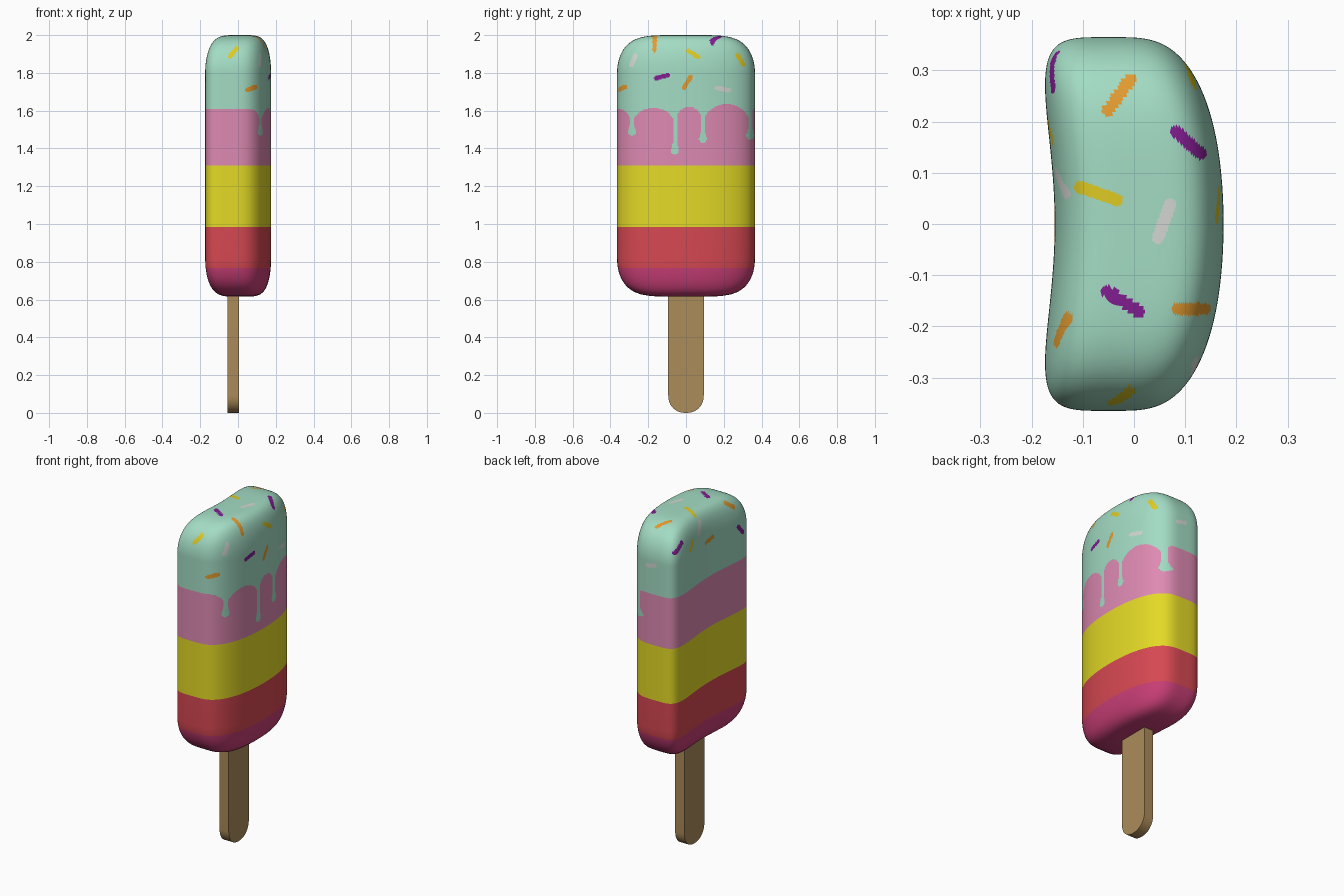
import bpy, bmesh, math

if "Cube" in bpy.data.objects:
    bpy.data.objects.remove(bpy.data.objects["Cube"])


def lin(c):
    c /= 255
    return c / 12.92 if c <= 0.04045 else ((c + 0.055) / 1.055) ** 2.4


def material(name, r, g, b):
    m = bpy.data.materials.new(name)
    m.diffuse_color = (lin(r), lin(g), lin(b), 1)
    m.use_nodes = True
    m.node_tree.nodes["Principled BSDF"].inputs["Base Color"].default_value = m.diffuse_color
    return m


MATS = [material(*m) for m in (
    ("magenta", 200, 62, 118), ("red", 215, 72, 82), ("yellow", 228, 218, 38),
    ("pink", 222, 138, 178), ("mint", 163, 220, 196), ("sprinkle_orange", 226, 155, 48),
    ("sprinkle_purple", 130, 30, 145), ("sprinkle_white", 212, 215, 212),
    ("sprinkle_yellow", 222, 202, 35))]
WOOD = material("stick_wood", 172, 140, 90)
MAGENTA, RED, YELLOW, PINK, MINT, ORANGE, PURPLE, WHITE, GOLD = range(9)

# Body dimensions: rounded slab, bent so that the +x side bulges
BOTTOM, TOP, ROUND = 0.615, 2.0, 0.2
HALF_X, HALF_Y = 0.165, 0.365


def bend(y):
    return 0.01 - 0.45 * y * y


def scale_at(depth):
    q = max(0, 1 - depth / ROUND)
    return (1 - q * q) ** 0.2


def depth_at(s):
    return ROUND * (1 - math.sqrt(max(0, 1 - s ** 5)))


# Unit cross-section: square perimeter pushed onto a superellipse
def section(n_long=130, n_short=50):
    walk = []
    for (x0, y0), (x1, y1), n in (((1, -1), (1, 1), n_long), ((1, 1), (-1, 1), n_short),
                                  ((-1, 1), (-1, -1), n_long), ((-1, -1), (1, -1), n_short)):
        for i in range(n):
            x, y = x0 + (x1 - x0) * i / n, y0 + (y1 - y0) * i / n
            k = (x ** 4 + y ** 4) ** 0.25
            walk.append((x / k * HALF_X, y / k * HALF_Y))
    return walk


# Rows of (scale, z) from bottom to top, fine where drips and sprinkles sit
rows = [(s, BOTTOM + depth_at(s)) for s in (0.05, 0.3, 0.5, 0.65, 0.75, 0.82, 0.87, 0.91)]
rows += [(scale_at(z - BOTTOM), z) for z in (0.71, 0.73, 0.75, 0.768, 0.79, 0.815, 0.985, 1.31)]
rows += [(1, 1.36 + 0.005 * i) for i in range(88)]
d0 = depth_at(0.9)
rows += [(scale_at(d), TOP - d) for d in (ROUND - (ROUND - d0) * i / 21 for i in range(21))]
rows += [(0.9 - 0.02 * i, TOP - depth_at(0.9 - 0.02 * i)) for i in range(45)]

# Drips on the +x side: (y, tip z); arc heights between them
DRIPS = [(-0.286, 1.467), (-0.058, 1.367), (0.09, 1.43), (0.34, 1.447)]
ARC_Y = [-0.45] + [d[0] for d in DRIPS] + [0.39]
ARC_TOP = [1.612, 1.615, 1.622, 1.635, 1.612]


def is_mint(x, y, z):
    if x < bend(y) + 0.005:
        return z > 1.61
    for yd, tip in DRIPS:
        bulb = 0.021
        if tip + bulb < z < 1.62:
            w = max(0.011, bulb - 0.25 * (z - tip - bulb))
        else:
            w = math.sqrt(max(0, bulb ** 2 - (z - tip - bulb) ** 2))
        if z < 1.62 and abs(y - yd) < w:
            return True
    for i in range(5):
        if ARC_Y[i] <= y < ARC_Y[i + 1]:
            t = (y - ARC_Y[i]) / (ARC_Y[i + 1] - ARC_Y[i])
            return z > 1.5 + (ARC_TOP[i] - 1.5) * math.sin(math.pi * t) ** 0.35
    return z > 1.61


# Sprinkles per side: colour and two end points in that side's plane
SPRINKLES = {
    "right": [(WHITE, -.29, 1.84, -.268, 1.89), (GOLD, .012, 1.917, .063, 1.885),
              (GOLD, .273, 1.895, .303, 1.845), (PURPLE, -.158, 1.772, -.097, 1.788),
              (ORANGE, -.01, 1.722, .024, 1.778), (WHITE, .163, 1.72, .227, 1.708)],
    "left": [(WHITE, .1, 1.89, .06, 1.95), (PURPLE, .325, 1.87, .265, 1.91),
             (GOLD, .2, 1.84, .165, 1.88), (ORANGE, .035, 1.82, -.03, 1.83),
             (PURPLE, -.24, 1.815, -.285, 1.765), (ORANGE, -.185, 1.965, -.23, 1.93)],
    "front": [(GOLD, -.042, 1.888, -.008, 1.93), (ORANGE, .05, 1.71, .092, 1.725)],
    "back": [(WHITE, .0, 1.772, -.05, 1.782)],
    "top": [(ORANGE, -.05, .222, -.008, .282), (PURPLE, .083, .18, .13, .138),
            (GOLD, -.105, .072, -.033, .047), (WHITE, .07, .038, .047, -.027),
            (PURPLE, -.053, -.132, .01, -.171), (ORANGE, .086, -.166, .138, -.166)],
}
AXES = {"right": (0, 1, 1, 2), "left": (0, -1, 1, 2), "front": (1, -1, 0, 2),
        "back": (1, 1, 0, 2), "top": (2, 1, 0, 1)}  # facing axis, sign, plane axes


def sprinkle(c, n):
    for side, items in SPRINKLES.items():
        axis, sign, a, b = AXES[side]
        if n[axis] * sign < 0.15:
            continue
        for col, u0, v0, u1, v1 in items:
            du, dv = u1 - u0, v1 - v0
            t = ((c[a] - u0) * du + (c[b] - v0) * dv) / (du * du + dv * dv)
            t = min(1, max(0, t))
            if math.hypot(c[a] - u0 - t * du, c[b] - v0 - t * dv) < 0.012:
                return col
    return None


def colour(c, n):
    if c.z > 1.66:
        col = sprinkle(c, n)
        return MINT if col is None else col
    if c.z > 1.31:
        return MINT if is_mint(c.x, c.y, c.z) else PINK
    return YELLOW if c.z > 0.985 else RED if c.z > 0.768 else MAGENTA


def finish(bm, name, mats):
    me = bpy.data.meshes.new(name)
    bm.to_mesh(me)
    bm.free()
    for m in mats:
        me.materials.append(m)
    ob = bpy.data.objects.new(name, me)
    bpy.context.collection.objects.link(ob)
    return ob


# Ice body
bm = bmesh.new()
sec = section()
n = len(sec)
rings = [[bm.verts.new((x * s + bend(y * s), y * s, z)) for x, y in sec] for s, z in rows]
for lo, hi in zip(rings, rings[1:]):
    for i in range(n):
        j = (i + 1) % n
        bm.faces.new((lo[i], lo[j], hi[j], hi[i]))
bm.faces.new(rings[0][::-1])
bm.faces.new(rings[-1])
bm.normal_update()
for f in bm.faces:
    f.smooth = True
    f.material_index = colour(f.calc_center_median(), f.normal)
finish(bm, "ice_body", MATS)

# Wooden stick: rounded-end outline extruded along x
bm = bmesh.new()
R = 0.094
outline = [(R, 0.7), (-R, 0.7)]
for i in range(25):
    a = math.pi * i / 24
    c, s = math.cos(a), math.sin(a)
    k = (abs(c) ** 2.2 + abs(s) ** 2.2) ** (1 / 2.2)
    outline.append((-R * c / k, R - R * s / k))
face = bm.faces.new([bm.verts.new((-0.055, y, z)) for y, z in outline])
ext = bmesh.ops.extrude_face_region(bm, geom=[face])
bmesh.ops.translate(bm, vec=(0.06, 0, 0),
                    verts=[v for v in ext["geom"] if isinstance(v, bmesh.types.BMVert)])
bmesh.ops.recalc_face_normals(bm, faces=bm.faces)
stick = finish(bm, "stick", [WOOD])
bpy.context.view_layer.objects.active = stick
stick.select_set(True)
bpy.ops.object.shade_smooth_by_angle(angle=math.radians(30))
